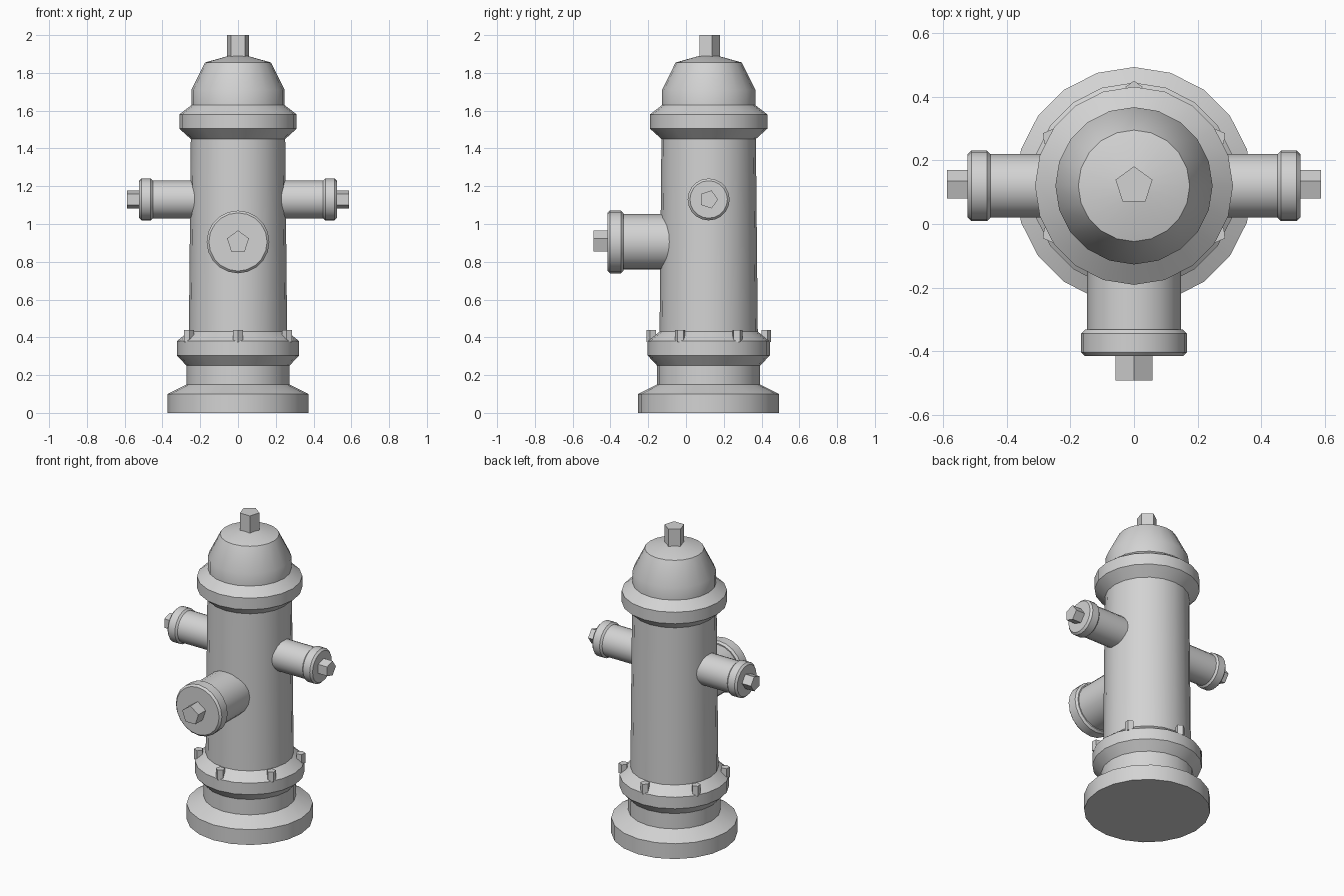
import bpy, bmesh, math
from mathutils import Matrix, Vector

if "Cube" in bpy.data.objects:
    bpy.data.objects.remove(bpy.data.objects["Cube"])

CY = 0.12  # y of the hydrant's vertical axis
grey = bpy.data.materials.new("cast_iron_grey")
grey.diffuse_color = (0.65, 0.65, 0.65, 1)
grey.use_nodes = True
grey.node_tree.nodes["Principled BSDF"].inputs["Base Color"].default_value = grey.diffuse_color

UP = Matrix.Identity(3)
# columns: images of local x, y, z (local z is the axis, local y the first vertex)
RIGHT = Matrix(((0, 0, 1), (-1, 0, 0), (0, 1, 0))) @ Matrix.Rotation(math.pi / 2, 3, 'Z')
LEFT = Matrix.Scale(-1, 3, Vector((1, 0, 0))) @ RIGHT
FRONT = Matrix(((1, 0, 0), (0, 0, -1), (0, 1, 0)))


def lathe(name, profile, origin, rot=UP, sides=20, smooth=True):
    """Closed solid turned from (radius, height) points."""
    bm = bmesh.new()
    rings = []
    for r, h in profile:
        ring = []
        for i in range(sides):
            a = math.pi / 2 + 2 * math.pi * i / sides
            p = Vector((r * math.cos(a), r * math.sin(a), h))
            ring.append(bm.verts.new(rot @ p + Vector(origin)))
        rings.append(ring)
    for a, b in zip(rings, rings[1:]):
        for i in range(sides):
            j = (i + 1) % sides
            bm.faces.new((a[i], a[j], b[j], b[i]))
    bm.faces.new(rings[0][::-1])
    bm.faces.new(rings[-1])
    bmesh.ops.recalc_face_normals(bm, faces=bm.faces)
    me = bpy.data.meshes.new(name)
    bm.to_mesh(me)
    bm.free()
    me.materials.append(grey)
    ob = bpy.data.objects.new(name, me)
    bpy.context.collection.objects.link(ob)
    if smooth:
        bpy.ops.object.select_all(action='DESELECT')
        ob.select_set(True)
        bpy.context.view_layer.objects.active = ob
        bpy.ops.object.shade_smooth_by_angle(angle=math.radians(30))
    return ob


def prism(name, r, h0, h1, origin, rot=UP):
    return lathe(name, [(r, h0), (r, h1)], origin, rot, 5, False)


def outlet(name, origin, rot, r, cap_r, start, cap0, cap1, nut_r, nut_end):
    """Pipe, bevelled cap and pentagonal nut along one axis."""
    b = 0.012
    lathe(name + "_pipe", [(r, start), (r, cap0 + 0.02)], origin, rot)
    lathe(name + "_cap", [(cap_r - b, cap0), (cap_r, cap0 + b),
                          (cap_r, cap1 - b), (cap_r - b, cap1)], origin, rot)
    prism(name + "_nut", nut_r, cap1 - 0.01, nut_end, origin, rot)


axis = (0, CY, 0)
# Barrel with foot, lower flange and upper flange
lathe("barrel", [(0.373, 0), (0.373, 0.10), (0.273, 0.15), (0.273, 0.25),
                 (0.324, 0.305), (0.324, 0.38), (0.26, 0.43), (0.25, 1.45),
                 (0.311, 1.505), (0.311, 1.58), (0.246, 1.63)], axis)
# Domed bonnet and its operating nut
lathe("bonnet", [(0.247, 1.62), (0.247, 1.71), (0.175, 1.855), (0.05, 1.89)], axis)
prism("top_nut", 0.061, 1.86, 2.0, axis)

# Flange bolts
for i in range(6):
    rot = Matrix.Rotation(i * math.pi / 3, 3, 'Z')
    prism(f"flange_bolt_{i + 1}", 0.028, 0.375, 0.44,
          Vector(axis) + rot @ Vector((0, 0.302, 0)), rot)

# Outlets
for name, rot in (("right_outlet", RIGHT), ("left_outlet", LEFT)):
    outlet(name, (0, CY, 1.13), rot, 0.10, 0.111, 0.15, 0.45, 0.523, 0.05, 0.587)
outlet("front_outlet", (0, 0, 0.905), FRONT, 0.147, 0.166, -0.02, 0.332, 0.415, 0.061, 0.491)
